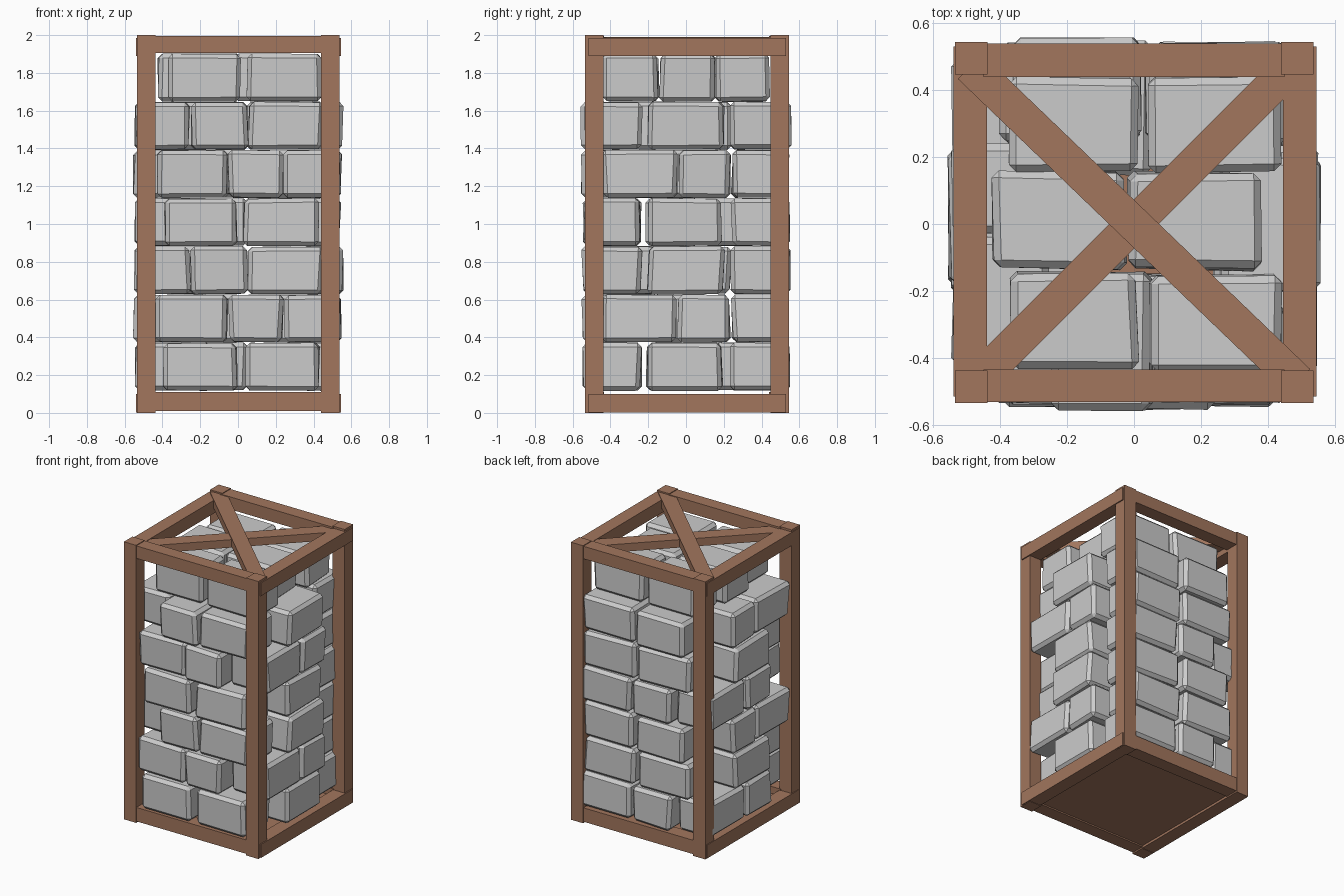
import bpy, bmesh, math, random
from mathutils import Vector

if "Cube" in bpy.data.objects:
    bpy.data.objects.remove(bpy.data.objects["Cube"])

random.seed(7)
wood = bpy.data.materials.new("wood")
wood.diffuse_color = (0.36, 0.18, 0.11, 1)
wood.use_nodes = True
wood.node_tree.nodes["Principled BSDF"].inputs["Base Color"].default_value = wood.diffuse_color


def block(name, x0, x1, y0, y1, z0, z1, mat=None, jitter=0.0, bevel=0.0, rot=0.0):
    """Box from its limits, optionally roughened and chamfered."""
    lo, hi = Vector((x0, y0, z0)), Vector((x1, y1, z1))
    size = hi - lo
    bm = bmesh.new()
    bmesh.ops.create_cube(bm, size=1)
    for v in bm.verts:
        v.co = Vector(a * b for a, b in zip(v.co, size))
        v.co += Vector((random.uniform(-jitter, jitter),
                        random.uniform(-jitter, jitter),
                        random.uniform(-jitter, jitter) * 0.4))
    if bevel:
        bmesh.ops.bevel(bm, geom=bm.edges[:], offset=bevel, segments=1,
                        profile=0.5, affect='EDGES')
    me = bpy.data.meshes.new(name)
    bm.to_mesh(me)
    bm.free()
    ob = bpy.data.objects.new(name, me)
    ob.location = (lo + hi) / 2
    ob.rotation_euler.z = rot
    if mat:
        me.materials.append(mat)
    bpy.context.collection.objects.link(ob)
    return ob


# Corner posts
for px in (-0.535, 0.44):
    for py in (-0.535, 0.447):
        block("corner_post", px, px + 0.097, py, py + 0.097, 0, 2, wood)

# Front and back rails, then side rails, at top and bottom
for y0, y1 in ((-0.532, -0.435), (0.44, 0.54)):
    block("top_rail", -0.45, 0.45, y0, y1, 1.905, 1.995, wood)
    block("bottom_rail", -0.45, 0.45, y0, y1, 0.01, 0.11, wood)
for x0, x1 in ((-0.54, -0.44), (0.445, 0.545)):
    block("top_side_rail", x0, x1, -0.515, 0.53, 1.89, 1.985, wood)
    block("bottom_side_rail", x0, x1, -0.515, 0.53, 0.003, 0.1, wood)

# Crossed braces on the lid
block("upper_brace", -0.68, 0.68, -0.052, 0.052, 1.93, 1.99, wood, rot=-math.pi / 4 + 0.02)
block("lower_brace", -0.65, 0.65, -0.052, 0.052, 1.925, 1.982, wood, rot=math.pi / 4)

# Floor panel
block("floor_panel", -0.49, 0.49, -0.49, 0.49, 0.02, 0.06, wood)

# Stone courses as (x0, x1, y0, y1): three ring patterns and a closed top course
course_a = [(-.39, -.005, -.54, -.24), (.035, .43, -.54, -.24), (.24, .54, -.2, .19),
            (.07, .46, .24, .54), (-.25, .05, .15, .55), (-.54, -.27, .1, .49),
            (-.54, -.15, -.21, .07)]
course_b = [(-.43, -.055, -.53, -.24), (-.05, .235, -.55, -.15), (.245, .54, -.44, -.05),
            (.15, .545, -.04, .23), (.04, .44, .245, .54), (-.4, .01, .245, .54),
            (-.55, -.26, -.18, .22)]
course_c = [(-.54, -.255, -.42, -.04), (-.25, .05, -.55, -.15), (.058, .45, -.53, -.235),
            (.26, .553, -.2, .2), (.05, .45, .24, .54), (-.36, .02, .25, .553),
            (-.545, -.15, -.03, .235)]
course_top = [(-.375, .01, .16, .44), (.045, .435, .16, .44), (-.42, -.025, -.135, .155),
              (-.015, .375, -.135, .155), (-.375, .01, -.435, -.145), (.045, .435, -.435, -.155)]

courses = [course_a, course_b, course_c] * 2 + [course_top]
for i, course in enumerate(courses):
    z = 0.12 + i * 0.255
    for r in course:
        block("stone_block", *r, z, z + 0.25, jitter=0.009, bevel=0.022)
